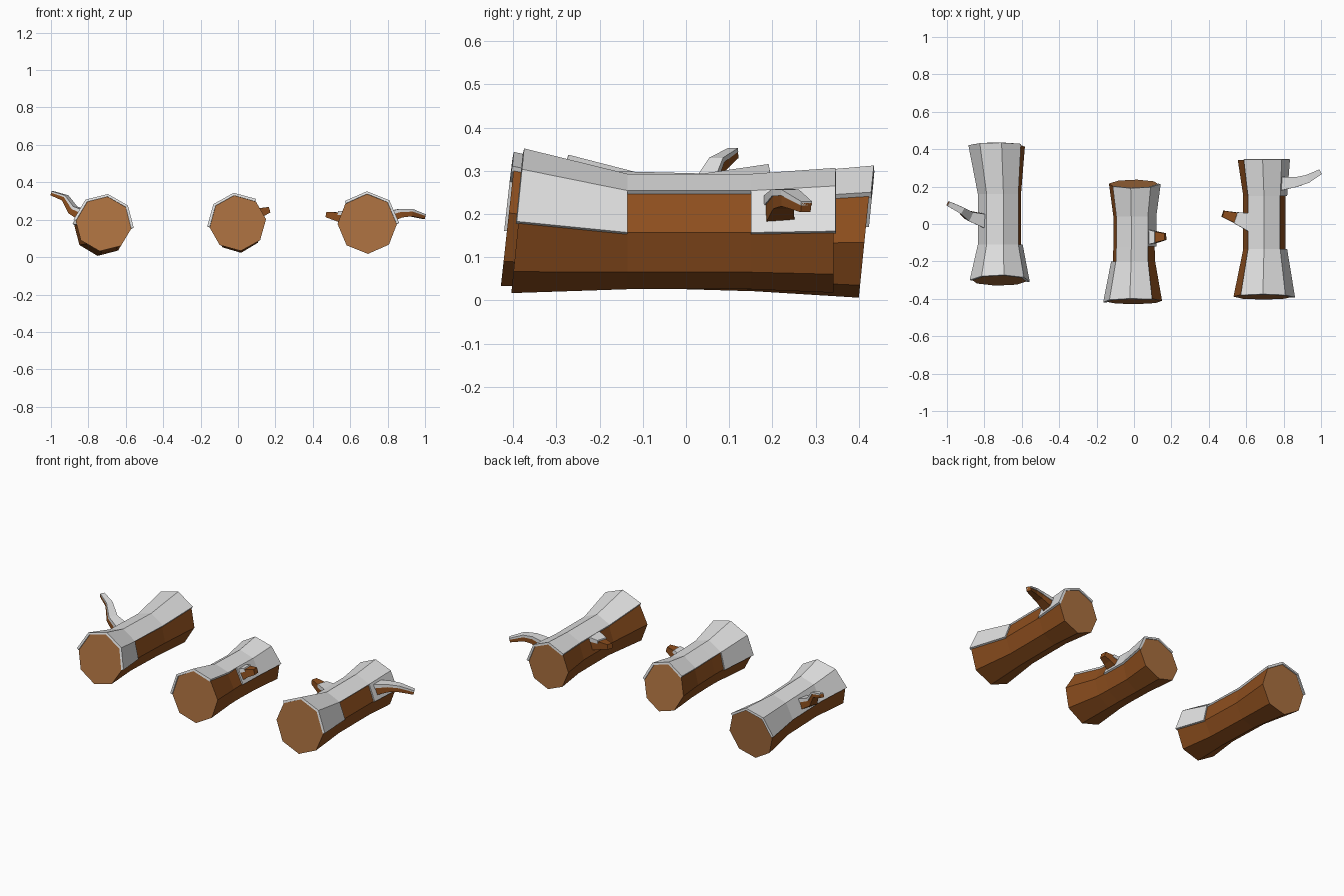
import bpy, bmesh, math
from mathutils import Vector

if "Cube" in bpy.data.objects:
    bpy.data.objects.remove(bpy.data.objects["Cube"])


def material(name, col):
    m = bpy.data.materials.new(name)
    m.diffuse_color = (*col, 1)
    m.use_nodes = True
    m.node_tree.nodes["Principled BSDF"].inputs["Base Color"].default_value = m.diffuse_color
    return m


BARK = material("bark_brown", (0.27, 0.078, 0.013))
WOOD = material("cut_wood", (0.40, 0.16, 0.05))
SNOW = material("snow_white", (0.75, 0.75, 0.75))


def make_object(name, bm, mats):
    me = bpy.data.meshes.new(name)
    bm.to_mesh(me)
    bm.free()
    for m in mats:
        me.materials.append(m)
    ob = bpy.data.objects.new(name, me)
    bpy.context.collection.objects.link(ob)
    return ob


def ring_verts(bm, ring, start, grow=0.0, dy=0.0):
    """Eight-sided ring; ring = x, y, z, rx, rz, lean (y shift per height)."""
    x, y, z, rx, rz, lean = ring
    out = []
    for k in range(8):
        a = math.radians(start + 45 * k)
        h = (rz + grow) * math.sin(a)
        out.append(bm.verts.new((x + (rx + grow) * math.cos(a), y + dy + lean * h, z + h)))
    return out


def log(name, rings, start):
    """Waisted trunk with an inset, slightly sunken sawn face at each end."""
    bm = bmesh.new()
    loops = [ring_verts(bm, r, start) for r in rings]
    for a, b in zip(loops, loops[1:]):
        for k in range(8):
            n = (k + 1) % 8
            bm.faces.new((a[k], b[k], b[n], a[n]))
    caps = [bm.faces.new(loops[0]), bm.faces.new(loops[-1][::-1])]
    bmesh.ops.inset_individual(bm, faces=caps, thickness=0.02, depth=-0.004)
    for f in caps:
        f.material_index = 1
    bm.normal_update()
    return make_object(name, bm, [BARK, WOOD])


def snow(name, rings, start, extra):
    """Shell over the two top sides, plus extra (segment, side) patches."""
    bm = bmesh.new()
    last = len(rings) - 1
    loops = [ring_verts(bm, r, start, 0.009, -0.004 if i == 0 else 0.004 if i == last else 0)
             for i, r in enumerate(rings)]
    for i in range(last):
        for k in range(8):
            if k in (0, 7) or (i, k) in extra:
                n = (k + 1) % 8
                a, b = loops[i], loops[i + 1]
                bm.faces.new((a[k], b[k], b[n], a[n]))
    loose = [v for v in bm.verts if not v.link_faces]
    bmesh.ops.delete(bm, geom=loose, context='VERTS')
    ob = make_object(name, bm, [SNOW])
    mod = ob.modifiers.new("thickness", 'SOLIDIFY')
    mod.thickness = 0.014
    mod.offset = -1


def tube(name, pts, mat, wide=1.0, tall=1.0, lift=0.0):
    """Tapered four-sided limb through points (x, y, z, half width)."""
    bm = bmesh.new()
    P = [Vector(p[:3]) for p in pts]
    loops = []
    for i, p in enumerate(P):
        t = (P[min(i + 1, len(P) - 1)] - P[max(i - 1, 0)]).normalized()
        side = t.cross(Vector((0, 0, 1))).normalized()
        up = side.cross(t)
        r = pts[i][3]
        c = p + up * r * lift
        loops.append([bm.verts.new(c + side * r * wide * s + up * r * tall * u)
                      for s, u in ((1, 1), (-1, 1), (-1, -1), (1, -1))])
    for a, b in zip(loops, loops[1:]):
        for k in range(4):
            n = (k + 1) % 4
            bm.faces.new((a[k], a[n], b[n], b[k]))
    bm.faces.new(loops[0])
    bm.faces.new(loops[-1])
    bmesh.ops.recalc_face_normals(bm, faces=bm.faces)
    make_object(name, bm, [mat])


# Trunks: rings from front to back, rotation of the octagon, side snow patches
LOGS = {
    "left": ([(-0.718, -0.300, 0.180, 0.153, 0.150, 0.20),
              (-0.715, -0.110, 0.158, 0.112, 0.130, 0.0),
              (-0.715, 0.160, 0.150, 0.112, 0.130, 0.0),
              (-0.730, 0.415, 0.155, 0.148, 0.150, 0.10)],
             82, {(0, 6), (0, 1), (1, 1), (2, 1)}),
    "middle": ([(-0.003, -0.412, 0.184, 0.154, 0.152, 0.11),
                (0.000, -0.200, 0.162, 0.114, 0.130, 0.0),
                (0.000, -0.120, 0.161, 0.111, 0.129, 0.0),
                (0.000, 0.040, 0.157, 0.111, 0.129, 0.0),
                (0.000, 0.213, 0.165, 0.135, 0.143, -0.17)],
               97, {(0, 1), (2, 6), (3, 6)}),
    "right": ([(0.692, -0.388, 0.180, 0.160, 0.163, 0.10),
               (0.697, -0.135, 0.155, 0.113, 0.129, 0.0),
               (0.697, 0.150, 0.155, 0.113, 0.129, 0.0),
               (0.690, 0.342, 0.158, 0.135, 0.140, 0.0)],
              91, {(0, 6), (2, 6)}),
}
for key, (rings, start, extra) in LOGS.items():
    log(key + "_log", rings, start)
    snow(key + "_log_snow", rings, start, extra)

# Branches, each with a strip of snow along its top
BRANCHES = {
    "left_log_branch": ([(-0.79, 0.015, 0.20, 0.036), (-0.885, 0.045, 0.25, 0.024),
                         (-0.925, 0.075, 0.315, 0.017), (-0.995, 0.11, 0.34, 0.012)], 4),
    "right_log_branch": ([(0.77, 0.215, 0.20, 0.036), (0.87, 0.225, 0.232, 0.024),
                          (0.925, 0.24, 0.235, 0.02), (0.995, 0.278, 0.215, 0.013)], 4),
    "right_log_stub": ([(0.62, 0.01, 0.20, 0.045), (0.54, 0.035, 0.215, 0.028),
                        (0.475, 0.055, 0.228, 0.017)], 2),
    "middle_log_stub": ([(0.07, -0.07, 0.21, 0.04), (0.125, -0.07, 0.24, 0.028),
                         (0.168, -0.067, 0.253, 0.018)], 2),
}
for name, (pts, covered) in BRANCHES.items():
    tube(name, pts, BARK, tall=0.85)
    tube(name + "_snow", pts[:covered], SNOW, wide=1.1, tall=0.35, lift=0.75)
